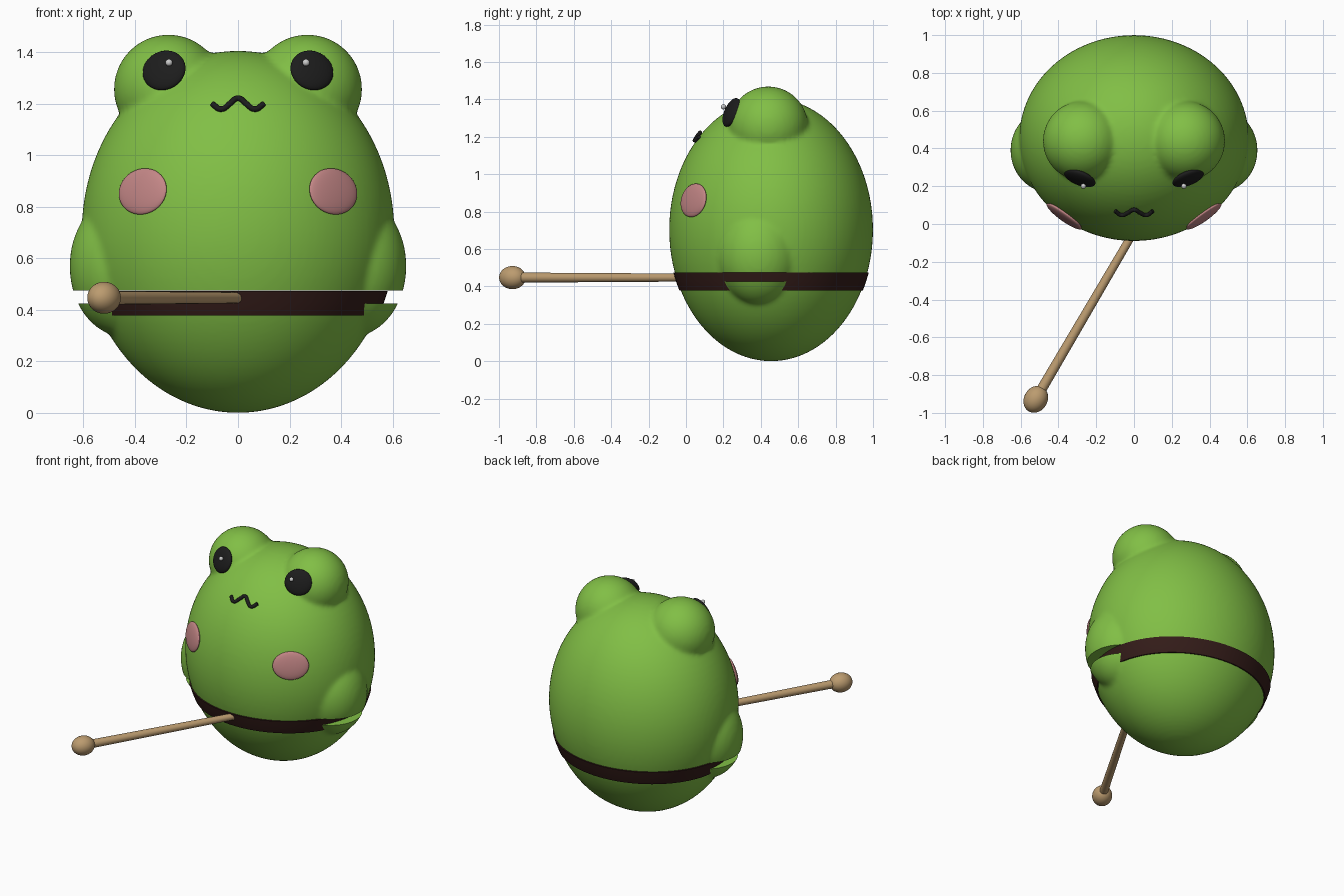
import bpy, bmesh
from math import sqrt
from mathutils import Vector, Matrix

if "Cube" in bpy.data.objects:
    bpy.data.objects.remove(bpy.data.objects["Cube"])

C = Vector((0, 0.455, 0.703))      # body centre
R = Vector((0.607, 0.545, 0.703))  # body radii


def material(name, rgb):
    m = bpy.data.materials.new(name)
    m.diffuse_color = (*rgb, 1)
    m.use_nodes = True
    m.node_tree.nodes["Principled BSDF"].inputs["Base Color"].default_value = m.diffuse_color
    return m


GREEN = material("green", (0.22, 0.52, 0.06))
BROWN = material("dark_brown", (0.035, 0.012, 0.01))
TAN = material("tan", (0.5, 0.33, 0.16))
PINK = material("pink", (0.55, 0.24, 0.24))
BLACK = material("black", (0.012, 0.012, 0.012))
WHITE = material("white", (0.8, 0.8, 0.8))


def finish(bm, name, mat):
    bmesh.ops.recalc_face_normals(bm, faces=bm.faces[:])
    me = bpy.data.meshes.new(name)
    bm.to_mesh(me)
    bm.free()
    me.materials.append(mat)
    ob = bpy.data.objects.new(name, me)
    bpy.context.collection.objects.link(ob)
    bpy.ops.object.select_all(action='DESELECT')
    ob.select_set(True)
    bpy.context.view_layer.objects.active = ob
    bpy.ops.object.shade_smooth_by_angle(angle=0.7)
    return ob


def add_ball(bm, centre, radii, normal=None, seg=48):
    """Ellipsoid; with a normal, its local z axis points along it."""
    m = Matrix.Translation(centre)
    if normal is not None:
        n = Vector(normal).normalized()
        side = Vector((0, 0, 1)).cross(n).normalized()
        m = m @ Matrix((side, n.cross(side), n)).transposed().to_4x4()
    m = m @ Matrix.Diagonal((*radii, 1))
    bmesh.ops.create_uvsphere(bm, u_segments=seg, v_segments=seg // 2, radius=1, matrix=m)


def ball(name, mat, *args, **kw):
    bm = bmesh.new()
    add_ball(bm, *args, **kw)
    return finish(bm, name, mat)


def slice_z(bm, z, keep_above):
    """Cut flat at height z and cap the opening."""
    r = bmesh.ops.bisect_plane(bm, geom=bm.verts[:] + bm.edges[:] + bm.faces[:],
                               plane_co=(0, 0, z), plane_no=(0, 0, 1),
                               clear_inner=keep_above, clear_outer=not keep_above)
    edges = [e for e in r['geom_cut'] if isinstance(e, bmesh.types.BMEdge)]
    bmesh.ops.contextual_create(bm, geom=edges)


# Body with eye mounds and side arms, softly blended into one skin
bm = bmesh.new()
add_ball(bm, C, R, seg=96)
for s in (-1, 1):
    add_ball(bm, (s * 0.27, 0.44, 1.257), (0.212, 0.212, 0.212), seg=64)
    add_ball(bm, (s * 0.44, 0.39, 0.57), (0.214, 0.225, 0.275), seg=64)
skin = finish(bm, "body_source", GREEN)
mod = skin.modifiers.new("blend", 'REMESH')
mod.mode = 'VOXEL'
mod.voxel_size = 0.014
mod = skin.modifiers.new("soften", 'SMOOTH')
mod.factor = 0.5
mod.iterations = 6
skin_mesh = skin.evaluated_get(bpy.context.evaluated_depsgraph_get()).to_mesh()

# Upper and lower halves split at the open mouth
halves = []
for name, z, above in (("upper_body", 0.475, True), ("lower_body", 0.425, False)):
    bm = bmesh.new()
    bm.from_mesh(skin_mesh)
    slice_z(bm, z, above)
    halves.append((bm, name))
bpy.data.objects.remove(skin)
for bm, name in halves:
    finish(bm, name, GREEN)

# Dark mouth band filling the split
bm = bmesh.new()
add_ball(bm, C, R * 1.012, seg=96)
slice_z(bm, 0.378, True)
slice_z(bm, 0.473, False)
finish(bm, "mouth_band", BROWN)


def front_y(x, z):
    return C.y - R.y * sqrt(1 - (x / R.x) ** 2 - ((z - C.z) / R.z) ** 2)


# Eyes and cheeks, mirrored
for s, side in ((-1, "left"), (1, "right")):
    ball(side + "_pupil", BLACK, (s * 0.287, 0.243, 1.33), (0.088, 0.082, 0.026),
         (s * 0.33, -0.85, 0.36))
    x, z = 0.37, 0.86
    y = front_y(x, z)
    n = (s * x / R.x ** 2, (y - C.y) / R.y ** 2, (z - C.z) / R.z ** 2)
    ball(side + "_cheek", PINK, (s * x, y, z), (0.113, 0.091, 0.02), n)
for side, x in (("left", -0.268), ("right", 0.264)):
    ball(side + "_eye_glint", WHITE, (x, 0.2, 1.36), (0.014, 0.014, 0.014), seg=16)


def tube(name, mat, points, bevel, kind='POLY'):
    """Round tube through (x, y, z, radius factor) points."""
    cu = bpy.data.curves.new(name, 'CURVE')
    cu.dimensions = '3D'
    cu.bevel_depth = bevel
    cu.bevel_resolution = 6
    cu.use_fill_caps = True
    sp = cu.splines.new(kind)
    if kind == 'BEZIER':
        sp.bezier_points.add(len(points) - 1)
        for p, q in zip(sp.bezier_points, points):
            p.co, p.radius = q[:3], q[3]
            p.handle_left_type = p.handle_right_type = 'AUTO'
    else:
        sp.points.add(len(points) - 1)
        for p, q in zip(sp.points, points):
            p.co, p.radius = (*q[:3], 1), q[3]
    cu.materials.append(mat)
    ob = bpy.data.objects.new(name, cu)
    bpy.context.collection.objects.link(ob)
    bpy.ops.object.select_all(action='DESELECT')
    ob.select_set(True)
    bpy.context.view_layer.objects.active = ob
    bpy.ops.object.convert(target='MESH')
    return ob


# Wavy smile line lying on the face
wave = [(-0.1, 1.2), (-0.065, 1.18), (-0.03, 1.202), (0, 1.222),
        (0.03, 1.202), (0.065, 1.18), (0.1, 1.2)]
tube("smile_line", BLACK, [(x, front_y(x, z) - 0.012, z, 1) for x, z in wave], 0.011, 'BEZIER')

# Striker stick and its knob
tube("stick", TAN, [(0.0, -0.04, 0.447, 0.8), (-0.51, -0.91, 0.447, 1)], 0.027)
ball("stick_knob", TAN, (-0.52, -0.928, 0.447), (0.062, 0.062, 0.074), (-0.51, -0.87, 0))
